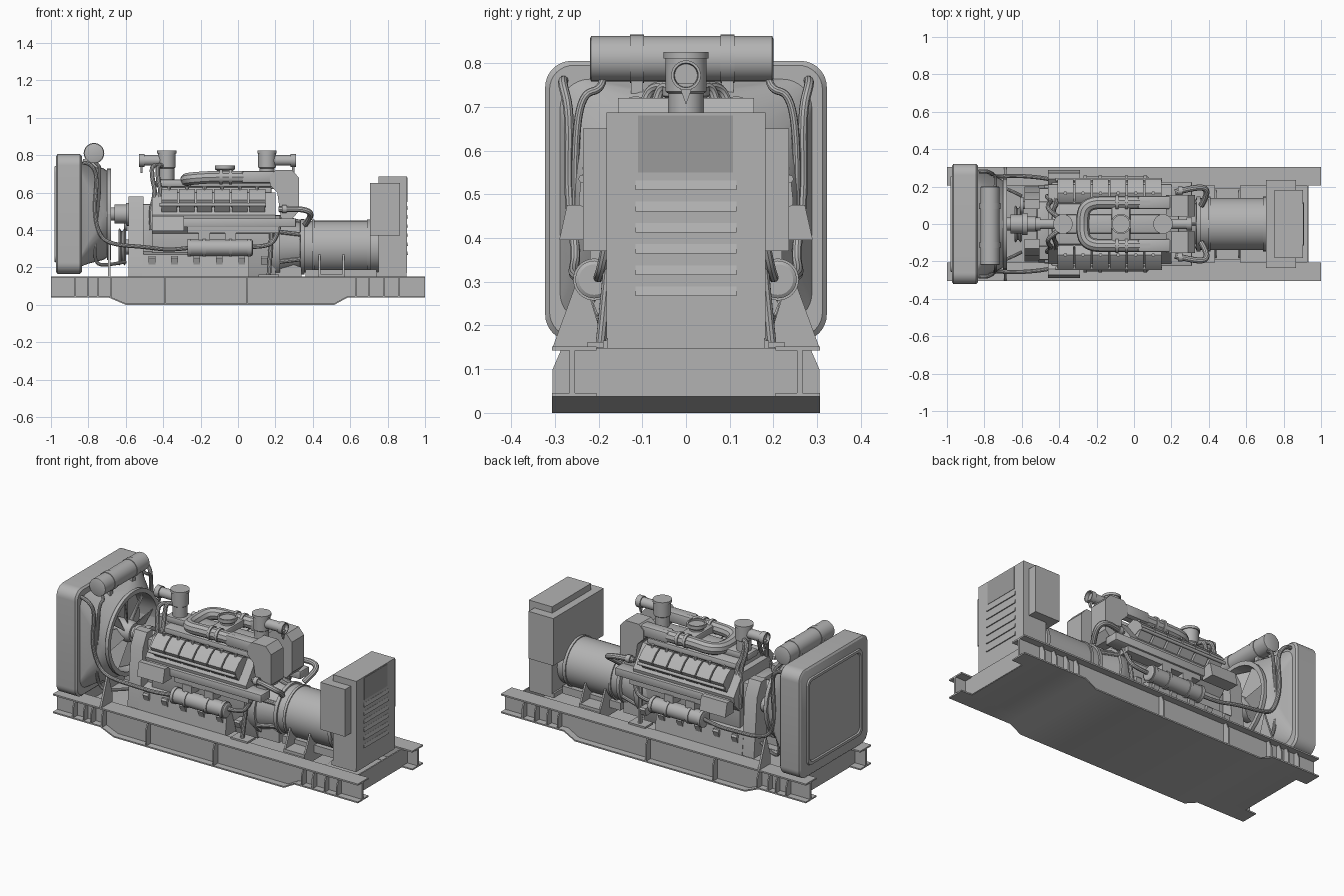
import bpy, bmesh, math
from mathutils import Vector

if "Cube" in bpy.data.objects:
    bpy.data.objects.remove(bpy.data.objects["Cube"])

def material(name, g):
    m = bpy.data.materials.new(name)
    m.diffuse_color = (g, g, g, 1)
    m.use_nodes = True
    m.node_tree.nodes["Principled BSDF"].inputs["Base Color"].default_value = m.diffuse_color
    return m

GREY, GLASS = material('mid_grey', .45), material('dark_grey', .33)

def add(name, data, mat=None):
    data.materials.append(mat or GREY)
    ob = bpy.data.objects.new(name, data)
    bpy.context.collection.objects.link(ob)
    return ob

def loft(name, rings, mat=None):
    """Skin a list of equal-length point rings and cap both ends."""
    bm = bmesh.new()
    vs = [[bm.verts.new(p) for p in r] for r in rings]
    n = len(vs[0])
    for a, b in zip(vs, vs[1:]):
        for i in range(n):
            bm.faces.new((a[i], a[(i + 1) % n], b[(i + 1) % n], b[i]))
    bm.faces.new(vs[0]); bm.faces.new(vs[-1])
    bmesh.ops.recalc_face_normals(bm, faces=bm.faces)
    me = bpy.data.meshes.new(name)
    bm.to_mesh(me); bm.free()
    return add(name, me, mat)

def place(axis, t, u, v):
    return {'x': (t, u, v), 'y': (u, t, v), 'z': (u, v, t)}[axis]

def prism(name, axis, a, b, prof, mat=None):
    return loft(name, [[place(axis, t, u, v) for u, v in prof] for t in (a, b)], mat)

def box(name, x0, x1, y0, y1, z0, z1, bev=0, mat=None):
    ob = prism(name, 'z', z0, z1, [(x0, y0), (x1, y0), (x1, y1), (x0, y1)], mat)
    if bev:
        m = ob.modifiers.new('bevel', 'BEVEL'); m.width = bev; m.segments = 2
    return ob

def lathe(name, axis, c, prof, n=32):
    """Turned part: prof holds (position, radius) along the axis."""
    ang = [2 * math.pi * i / n for i in range(n)]
    return loft(name, [[place(axis, t, c[0] + r * math.cos(a), c[1] + r * math.sin(a)) for a in ang] for t, r in prof])

def rrect(x, w, h, r, cz=0.485, k=8):
    pts = []
    for q, (sy, sz) in enumerate(((1, 1), (-1, 1), (-1, -1), (1, -1))):
        for i in range(k + 1):
            a = math.pi / 2 * (q + i / k)
            pts.append((x, sy * (w - r) + r * math.cos(a), cz + sz * (h - r) + r * math.sin(a)))
    return pts

def pipe(name, pts, r):
    cu = bpy.data.curves.new(name, 'CURVE')
    cu.dimensions = '3D'; cu.bevel_depth = r; cu.bevel_resolution = 3; cu.use_fill_caps = True
    sp = cu.splines.new('NURBS'); sp.points.add(len(pts) - 1)
    for p, q in zip(sp.points, pts):
        p.co = (*q, 1)
    sp.order_u = 3; sp.use_endpoint_u = True; sp.resolution_u = 6
    add(name, cu)

def flip(pts, s):
    return [(x, s * y, z) for x, y, z in pts]

def sbox(name, s, x0, x1, y0, y1, z0, z1, bev=0):
    return box(name, x0, x1, min(s * y0, s * y1), max(s * y0, s * y1), z0, z1, bev)

def sprism(name, s, a, b, prof):
    return prism(name, 'x', a, b, [(s * y, z) for y, z in prof])

# Skid: pan, end plates and I-beam rails with ribs
low = [(-1, .038), (-.69, .038), (-.6, 0), (.515, 0), (.585, .038), (1, .038)]
pan = [(-.93, .038)] + low[1:5] + [(.93, .038)]
prism('skid_pan', 'y', -.3, .3, pan + [(x, z + .006) for x, z in reversed(pan)])
for x in (-.93, .925):
    box('skid_end_plate', x, x + .008, -.26, .26, .04, .148)
box('cross_beam', .43, .57, -.26, .26, .1, .148)
for s in (1, -1):
    sbox('rail_top_flange', s, -1, 1, .205, .306, .143, .152)
    prism('rail_web', 'y', s * .254, s * .266, low + [(1, .148), (-1, .148)])
    prism('rail_bottom_flange', 'y', s * .205, s * .306, low + [(x, z + .008) for x, z in reversed(low)])
    for x in (-.87, -.8, -.75, -.68, -.39, .05, .63, .7, .78, .86):
        z = .04 if abs(x) > .6 else .004
        sprism('rail_rib', s, x - .004, x + .004, [(.26, z), (.305, z), (.305, .1), (.285, .146), (.26, .146)])

# Radiator with raised front frame and core
loft('radiator', [rrect(-.972, .312, .31, .055), rrect(-.965, .322, .32, .06),
                  rrect(-.845, .322, .32, .06), rrect(-.835, .312, .31, .055)])
loft('radiator_frame', [rrect(-.965, .262, .262, .04), rrect(-.98, .255, .255, .035),
                        rrect(-.98, .24, .24, .03), rrect(-.973, .235, .235, .03)])
# Fan shroud, ring, hub and blades
loft('fan_shroud', [rrect(-.84, .29, .28, .06), rrect(-.80, .275, .265, .12), rrect(-.72, .245, .245, .23),
                    rrect(-.70, .232, .232, .232), rrect(-.70, .245, .245, .245), rrect(-.68, .245, .245, .245),
                    rrect(-.68, .22, .22, .22), rrect(-.80, .22, .22, .22)])
lathe('fan_hub', 'x', (0, .485), [(-.79, .06), (-.70, .06), (-.68, .05), (-.68, .035), (-.66, .035), (-.66, .05),
      (-.6, .05), (-.6, .06), (-.57, .06), (-.57, .04), (-.45, .04)])
for i in range(8):
    a = i * math.pi / 4
    rad, tan = Vector((0, math.cos(a), math.sin(a))), Vector((0, -math.sin(a), math.cos(a)))
    c = Vector((-.735, 0, .485))
    edge = lambda r, w: [c + rad * r + tan * w * k + Vector((.025 * k + d, 0, 0))
                         for k, d in ((-1, 0), (1, 0), (1, .005), (-1, .005))]
    loft('fan_blade', [edge(.05, .022), edge(.21, .05)])

# Header tank with bands and brackets
lathe('header_tank', 'y', (-.77, .81), [(-.22, .045), (-.217, .052), (.197, .052), (.2, .045)])
for y in (-.112, .095):
    lathe('tank_band', 'y', (-.77, .81), [(y - .016, .055), (y + .016, .055)])
    box('tank_bracket', -.83, -.75, y - .014, y + .014, .73, .78)
for s in (1, -1):
    sprism('radiator_stay', s, -.695, -.683, [(.305, .15), (.2, .15), (.2, .2), (.24, .33), (.25, .3)])
    # Cooling hoses
    pipe('side_hose', flip([(-.83, .28, .76), (-.79, .285, .76), (-.75, .265, .69), (-.77, .27, .5), (-.74, .25, .36),
                            (-.66, .26, .32), (-.5, .25, .31), (-.36, .22, .29), (-.26, .21, .305)], s), .011)
    pipe('tank_hose', flip([(-.77, .19, .77), (-.74, .19, .74), (-.74, .24, .73), (-.74, .255, .6),
                            (-.76, .25, .4), (-.77, .21, .22), (-.7, .2, .21), (-.6, .15, .23)], s), .009)

# Front engine columns, skirt with lugs, and block
for s in (1, -1):
    sprism('front_column', s, -.585, -.505, [(.08, .15), (.2, .15), (.17, .5), (.13, .58), (.08, .58)])
    sprism('block_skirt', s, -.51, .06, [(.1, .14), (.205, .14), (.19, .27), (.1, .29)])
    for i in range(6):
        x = -.46 + .12 * i
        sprism('skirt_lug', s, x - .018, x + .018, [(.15, .215), (.198, .215), (.212, .25), (.205, .26), (.15, .26)])
half = [(.1, .13), (.15, .28), (.15, .38), (.2, .43), (.21, .48), (.12, .6)]
prism('engine_block', 'x', -.46, .2, half + [(-y, z) for y, z in reversed(half)])
box('valley_cover', -.42, .18, -.11, .11, .58, .63, .01)
box('front_cover', -.52, -.44, -.12, .12, .2, .54, .01)
lathe('crank_pulley', 'x', (0, .31), [(-.64, .09), (-.632, .1), (-.624, .085), (-.616, .085), (-.608, .1), (-.6, .09),
      (-.6, .04), (-.5, .04)])
lathe('belt_pulley', 'x', (.1, .44), [(-.61, .045), (-.59, .045), (-.59, .02), (-.5, .02)])

# Cylinder banks
head = [(.09, .57), (.12, .605), (.165, .62), (.2, .6), (.238, .56), (.228, .54), (.18, .52)]
for s in (1, -1):
    for i in range(6):
        x = -.41 + i * .094
        sprism('rocker_cover', s, x, x + .086, head)
        sprism('cylinder_head', s, x + .002, x + .084, [(.1, .56), (.21, .55), (.232, .535), (.17, .462), (.1, .462)])
        lathe('cover_bolt', 'z', (x + .043, s * .165), [(.61, .01), (.632, .01)], 8)
    lathe('fuel_rail', 'x', (s * .237, .535), [(-.42, .009), (.15, .009)], 12)
    sbox('bank_ledge', s, -.44, .31, .14, .225, .415, .462, .006)
    sprism('side_bracket', s, -.46, -.29, [(.21, .395), (.29, .395), (.272, .475), (.24, .475), (.21, .45)])
    sbox('lower_manifold', s, -.27, .22, .15, .215, .385, .415)
    # Oil cooler with bands and mounts
    lathe('oil_cooler', 'x', (s * .21, .305), [(-.27, .035), (-.265, .043), (.075, .043), (.08, .035)])
    for x in (-.26, -.18, -.04, .06):
        lathe('cooler_band', 'x', (s * .21, .305), [(x - .009, .048), (x + .009, .048)])
    for x in (-.18, -.04):
        sbox('cooler_mount', s, x - .03, x + .03, .15, .22, .34, .39)
    pipe('cooler_outlet', flip([(.06, .2, .31), (.14, .2, .31), (.2, .19, .34), (.22, .175, .42)], s), .012)
    # Rear stand
    sbox('stand_foot', s, .11, .22, .15, .225, .15, .162)
    pipe('stand_leg', flip([(.165, .195, .16), (.175, .18, .3), (.18, .17, .42)], s), .012)
    # Rear exhaust elbows
    pipe('rear_elbow', flip([(.22, .17, .51), (.32, .195, .515), (.385, .195, .5), (.39, .15, .47), (.36, .1, .43)], s), .016)
    lathe('elbow_collar', 'x', (s * .178, .512), [(.235, .022), (.26, .022)], 20)
    # Front coolant lines
    for k, x in enumerate((-.43, -.46)):
        pipe('coolant_line', flip([(-.40, .03, .74), (x, .055 + .02 * k, .76), (x, .075 + .03 * k, .68),
                                   (x + .02, .12, .6), (x - .01, .15, .5), (x, .15, .4)], s), .012)

# Intake trunk: U-shaped pipe, air inlet and aftercooler
pipe('intake_trunk', [(.22, .115, .68), (-.1, .115, .685), (-.26, .115, .675), (-.28, 0, .665),
                      (-.26, -.115, .675), (-.1, -.115, .685), (.22, -.115, .68)], .035)
for s in (1, -1):
    for x in (-.09, -.04):
        lathe('trunk_clamp', 'x', (s * .115, .684), [(x - .008, .04), (x + .008, .04)], 24)
    sbox('trunk_plenum', s, .02, .2, .08, .15, .65, .715, .012)
    prism('aftercooler', 'y', s * .04, s * .155, [(.17, .64), (.17, .69), (.2, .72), (.29, .72), (.325, .68),
                                                 (.325, .5), (.29, .46), (.23, .46), (.21, .6)])
box('inlet_bridge', -.12, -.02, -.1, .1, .66, .705, .01)
lathe('center_inlet', 'z', (-.07, 0), [(.64, .04), (.715, .04), (.725, .054), (.745, .054), (.745, .045), (.735, .045)])
# Air stacks at both ends
for x, d, x2 in ((-.38, -1, -.53), (.155, 1, .31)):
    lathe('air_stack', 'z', (x, 0), [(.62, .04), (.73, .04), (.735, .047), (.81, .047), (.81, .052), (.825, .052)])
    lathe('stack_outlet', 'x', (0, .772), [(x, .028), (x2 - d * .03, .028), (x2 - d * .03, .034), (x2, .034), (x2, .028), (x2 - d * .02, .026)])
    prism('outlet_drip', 'x', x2 - d * .02, x2 - d * .008, [(-.018, .755), (.018, .755), (0, .705)])
box('stack_deck', -.44, .24, -.05, .05, .63, .67, .01)

# Flywheel bell housing and generator body
lathe('bell_housing', 'x', (0, .31), [(.1, .13), (.2, .17), (.225, .17), (.225, .155), (.335, .13)])
for i in range(6):
    a = math.pi / 6 + i * math.pi / 3
    pipe('bell_rib', [(.22, .16 * math.cos(a), .31 + .16 * math.sin(a)),
                      (.345, .13 * math.cos(a), .31 + .13 * math.sin(a))], .012)
lathe('generator', 'x', (0, .31), [(.33, .13), (.335, .148), (.355, .148), (.355, .138), (.395, .138), (.395, .146),
      (.41, .146), (.41, .14), (.69, .14), (.69, .146), (.71, .146), (.71, .135), (.77, .135)], 40)
for s in (1, -1):
    sbox('generator_foot', s, .43, .57, .08, .19, .147, .165)
    for x in (.43, .56):
        sprism('foot_gusset', s, x, x + .01, [(.06, .16), (.185, .16), (.135, .27), (.06, .22)])
    prism('bell_gusset', 'y', s * .08, s * .1, [(.06, .14), (.34, .14), (.34, .2), (.06, .3)])
box('generator_rest', .36, .74, -.1, .1, .145, .19)

# Control cabinet with side terminal boxes, window and louvres
box('control_cabinet', .75, .903, -.182, .182, .17, .687)
box('terminal_box', .705, .867, -.236, .236, .37, .65)
box('cabinet_plinth', .74, .9, -.18, .18, .148, .175)
box('cabinet_window', .895, .905, -.11, .107, .55, .68, 0, GLASS)
for i in range(6):
    z = .267 + i * .0485
    prism('louvre', 'y', -.115, .115, [(.9, z), (.909, z), (.904, z + .022), (.9, z + .022)])

# Turn pipes into meshes and smooth everything by angle
bpy.ops.object.select_all(action='SELECT')
bpy.context.view_layer.objects.active = bpy.context.selected_objects[0]
bpy.ops.object.convert(target='MESH')
bpy.ops.object.shade_smooth_by_angle(angle=math.radians(32))
